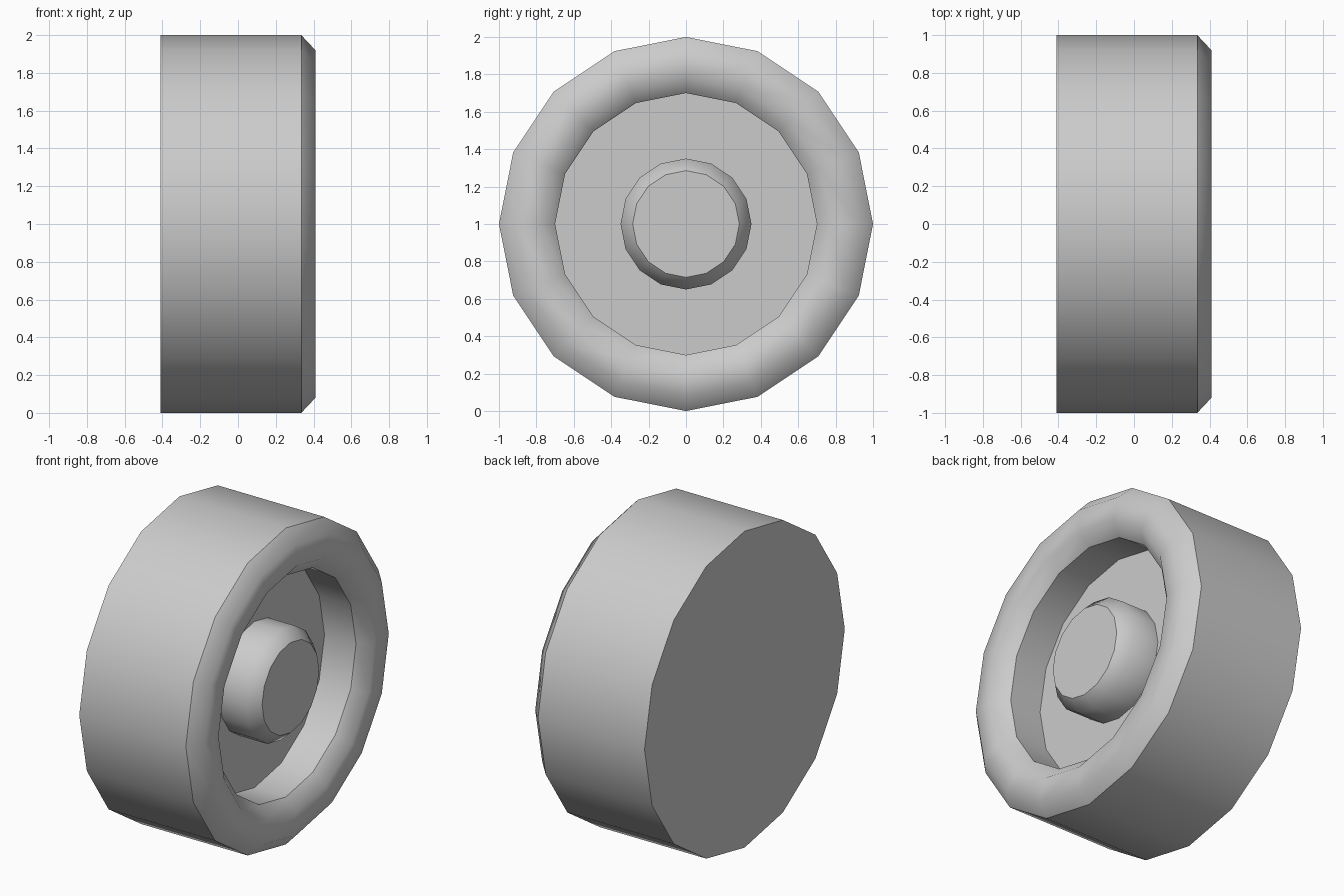
import bpy
import bmesh
from math import cos, sin, tau

cube = bpy.data.objects.get("Cube")
if cube:
    bpy.data.objects.remove(cube, do_unlink=True)

SIDES = 16
AXLE_HEIGHT = 1.0

grey = bpy.data.materials.new("plain grey")
grey.use_nodes = True
colour = (0.6, 0.6, 0.6, 1)
grey.diffuse_color = colour
grey.node_tree.nodes["Principled BSDF"].inputs["Base Color"].default_value = colour


def lathe(name, profile, cap_start=False, cap_end=False):
    """Turn (x, radius, sharp) points around the x axis."""
    bm = bmesh.new()
    rings = []
    for x, r, _ in profile:
        rings.append([bm.verts.new((x, r * cos(tau * i / SIDES), r * sin(tau * i / SIDES)))
                      for i in range(SIDES)])
    for a, b in zip(rings, rings[1:]):
        for i in range(SIDES):
            j = (i + 1) % SIDES
            bm.faces.new((a[i], a[j], b[j], b[i]))
    if cap_start:
        bm.faces.new(rings[0][::-1])
    if cap_end:
        bm.faces.new(rings[-1])
    for face in bm.faces:
        face.smooth = True
    # Crisp edges around the chosen rings
    for ring, (_, _, sharp) in zip(rings, profile):
        for i in range(SIDES):
            edge = bm.edges.get((ring[i], ring[(i + 1) % SIDES]))
            edge.smooth = not sharp
    bmesh.ops.recalc_face_normals(bm, faces=bm.faces)
    mesh = bpy.data.meshes.new(name)
    bm.to_mesh(mesh)
    bm.free()
    mesh.materials.append(grey)
    obj = bpy.data.objects.new(name, mesh)
    obj.location.z = AXLE_HEIGHT
    bpy.context.collection.objects.link(obj)
    return obj


# Tyre with flat back, rounded front rim, dish wall, dish floor and raised hub
lathe("wheel", [
    (-0.41, 1.0, True),
    (0.335, 1.0, True),
    (0.41, 0.92, False),
    (0.41, 0.78, False),
    (0.335, 0.70, True),
    (0.115, 0.70, True),
    (0.115, 0.35, True),
    (0.30, 0.35, False),
    (0.368, 0.285, True),
], cap_start=True, cap_end=True)
